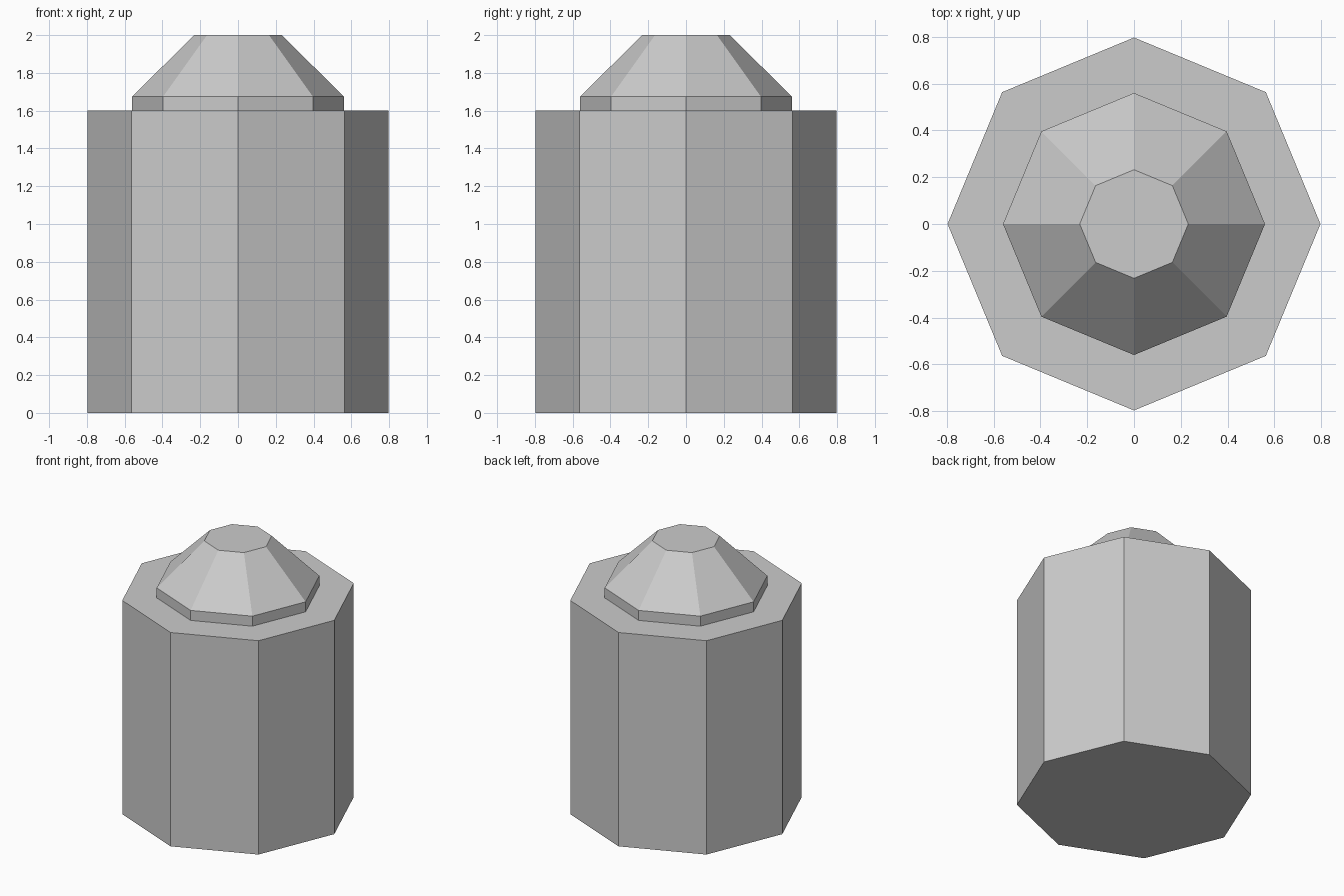
import bpy
import bmesh
from math import cos, sin, pi

cube = bpy.data.objects.get("Cube")
if cube:
    bpy.data.objects.remove(cube, do_unlink=True)

SIDES = 8

grey = bpy.data.materials.new("plain grey")
grey.use_nodes = True
colour = (0.6, 0.6, 0.6, 1)
grey.diffuse_color = colour
grey.node_tree.nodes["Principled BSDF"].inputs["Base Color"].default_value = colour


def octagonal_solid(name, profile):
    """Closed flat-faced solid from (radius, height) rings, bottom to top."""
    bm = bmesh.new()
    rings = [[bm.verts.new((r * cos(2 * pi * i / SIDES), r * sin(2 * pi * i / SIDES), z))
              for i in range(SIDES)] for r, z in profile]
    for low, high in zip(rings, rings[1:]):
        for i in range(SIDES):
            j = (i + 1) % SIDES
            bm.faces.new((low[i], low[j], high[j], high[i]))
    bm.faces.new(rings[0][::-1])
    bm.faces.new(rings[-1])
    mesh = bpy.data.meshes.new(name)
    bm.to_mesh(mesh)
    bm.free()
    mesh.materials.append(grey)
    obj = bpy.data.objects.new(name, mesh)
    bpy.context.collection.objects.link(obj)
    return obj


# Tall eight-sided body
octagonal_solid("body", [(0.797, 0), (0.797, 1.6)])
# Cap with a short collar and tapered, flat-topped roof
octagonal_solid("cap", [(0.56, 1.6), (0.56, 1.675), (0.232, 2.0)])
